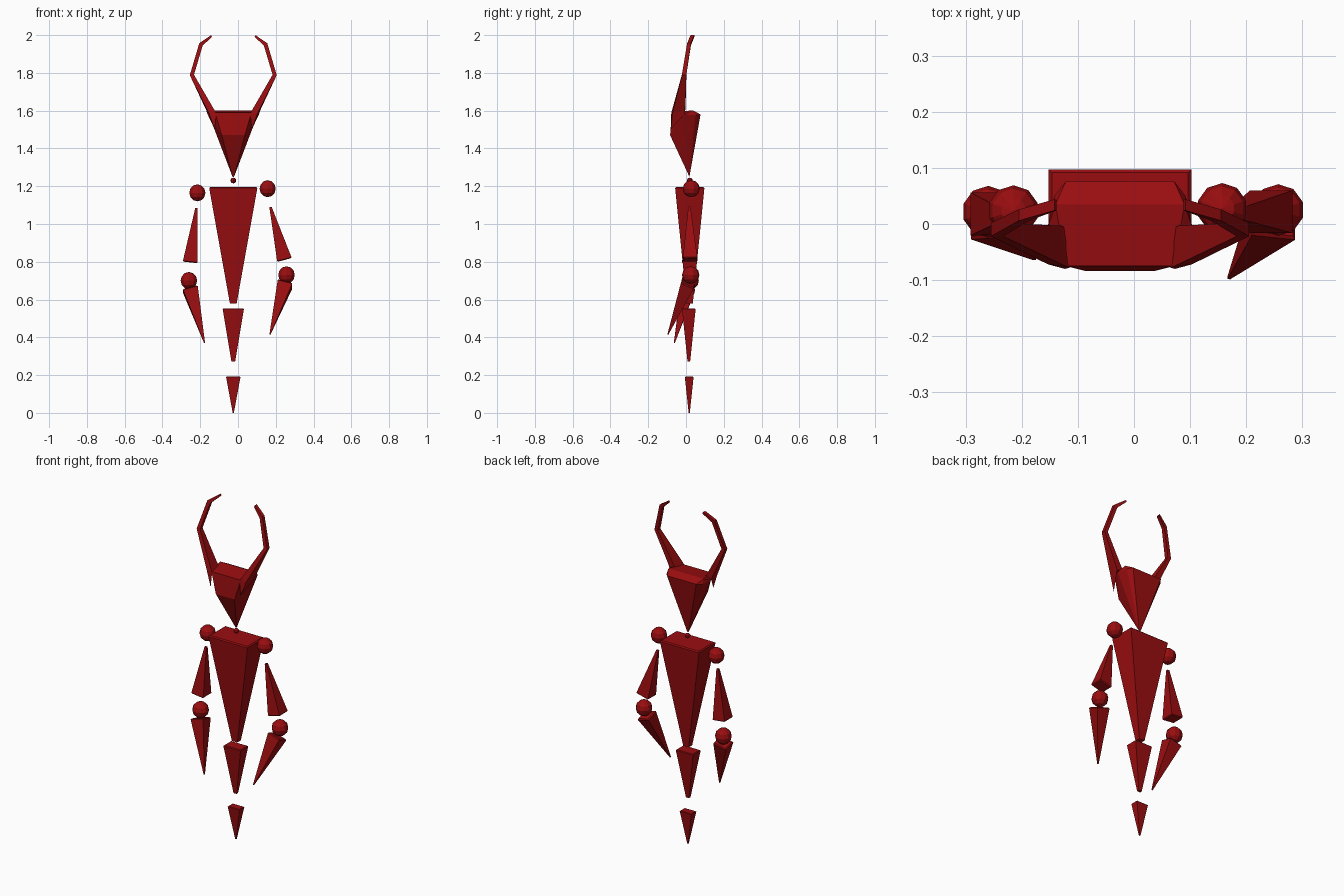
import bpy, bmesh
from mathutils import Vector

if "Cube" in bpy.data.objects:
    bpy.data.objects.remove(bpy.data.objects["Cube"])

red = bpy.data.materials.new("dark_red")
red.diffuse_color = (0.32, 0.004, 0.005, 1)
red.use_nodes = True
red.node_tree.nodes["Principled BSDF"].inputs["Base Color"].default_value = red.diffuse_color
CX, CY = -0.025, 0.02   # body axis


def finish(name, bm):
    bmesh.ops.recalc_face_normals(bm, faces=bm.faces)
    me = bpy.data.meshes.new(name)
    bm.to_mesh(me)
    bm.free()
    me.materials.append(red)
    ob = bpy.data.objects.new(name, me)
    bpy.context.collection.objects.link(ob)
    return ob


def loft(name, rings):
    """Skin a list of four-point rings and cap both ends."""
    bm = bmesh.new()
    vs = [[bm.verts.new(p) for p in r] for r in rings]
    for a, b in zip(vs, vs[1:]):
        for i in range(4):
            j = (i + 1) % 4
            bm.faces.new((a[i], a[j], b[j], b[i]))
    bm.faces.new(vs[0])
    bm.faces.new(vs[-1])
    return finish(name, bm)


def spike(name, base, tip, wx, wy, tx, ty, lip=0.006):
    """Square taper from base to tip, with a small chamfer on the base."""
    base, tip = Vector(base), Vector(tip)
    d = (tip - base).normalized()
    ux = (Vector((1, 0, 0)) - d * d.x).normalized()
    uy = d.cross(ux)

    def ring(c, a, b):
        return [c + ux * a * sx / 2 + uy * b * sy / 2
                for sx, sy in ((-1, -1), (1, -1), (1, 1), (-1, 1))]
    return loft(name, [ring(base, wx - 2 * lip, wy - 2 * lip),
                       ring(base + d * lip, wx, wy), ring(tip, tx, ty)])


def ball(name, pos, r, seg=10, rings=6):
    bm = bmesh.new()
    bmesh.ops.create_uvsphere(bm, u_segments=seg, v_segments=rings, radius=r)
    bmesh.ops.translate(bm, verts=bm.verts, vec=pos)
    return finish(name, bm)


# Torso and the two floating spikes below it
spike("torso", (CX, CY, 1.197), (CX, CY, 0.58), 0.255, 0.155, 0.036, 0.032)
spike("hip_spike", (CX, CY - 0.005, 0.553), (CX, CY - 0.005, 0.272), 0.112, 0.072, 0.02, 0.014, 0.004)
spike("tail_spike", (CX, CY - 0.003, 0.192), (CX, CY - 0.003, 0.0), 0.076, 0.046, 0.006, 0.006, 0.003)
ball("neck_ball", (CX, CY, 1.23), 0.015, 8, 6)

# Head: faceted wedge narrowing to the chin
half = [(0.061, -0.084, 1.47), (0.096, -0.075, 1.59), (0.115, 0.035, 1.602),
        (0.096, 0.077, 1.58), (0.117, 0.05, 1.575), (0.13, -0.01, 1.58),
        (0.004, 0.018, 1.25)]
bm = bmesh.new()
for s in (-1, 1):
    for x, y, z in half:
        bm.verts.new((CX + s * x, y, z))
bmesh.ops.convex_hull(bm, input=bm.verts)
bmesh.ops.dissolve_limit(bm, angle_limit=0.02, verts=bm.verts, edges=bm.edges)
finish("head", bm)

# Horns: bent taper from the side of the head up and inward
horn = [
    [(0.09, -0.078, 1.585), (0.10, -0.005, 1.60), (0.138, -0.005, 1.585), (0.098, -0.080, 1.50)],
    [(0.095, -0.076, 1.595), (0.105, -0.003, 1.605), (0.142, -0.005, 1.60), (0.128, -0.072, 1.585)],
    [(0.208, -0.022, 1.79), (0.208, 0.002, 1.79), (0.230, 0.002, 1.788), (0.230, -0.022, 1.788)],
    [(0.162, 0.006, 1.945), (0.162, 0.026, 1.945), (0.180, 0.026, 1.957), (0.180, 0.006, 1.957)],
    [(0.113, 0.024, 1.99), (0.113, 0.044, 1.99), (0.117, 0.044, 2.0), (0.117, 0.024, 2.0)],
]
for s, side in ((-1, "left"), (1, "right")):
    loft(side + "_horn", [[(CX + s * x, y, z) for x, y, z in r] for r in horn])

# Arms: shoulder, upper arm, elbow, forearm (posed differently per side)
arms = {
    "left": ((-0.215, 0.024, 1.165), (-0.253, 0.018, 0.797), (-0.220, 0.016, 1.085),
             (-0.260, 0.022, 0.70), (-0.253, 0.012, 0.657), (-0.177, -0.062, 0.37)),
    "right": ((0.157, 0.028, 1.187), (0.246, 0.022, 0.81), (0.172, 0.018, 1.09),
              (0.257, 0.025, 0.73), (0.250, 0.012, 0.685), (0.169, -0.096, 0.415)),
}
for side, (sh, ub, ut, el, fb, ft) in arms.items():
    ball(side + "_shoulder", sh, 0.045)
    spike(side + "_upper_arm", ub, ut, 0.078, 0.076, 0.012, 0.012, 0.005)
    ball(side + "_elbow", el, 0.046)
    spike(side + "_forearm", fb, ft, 0.080, 0.074, 0.005, 0.005, 0.005)
